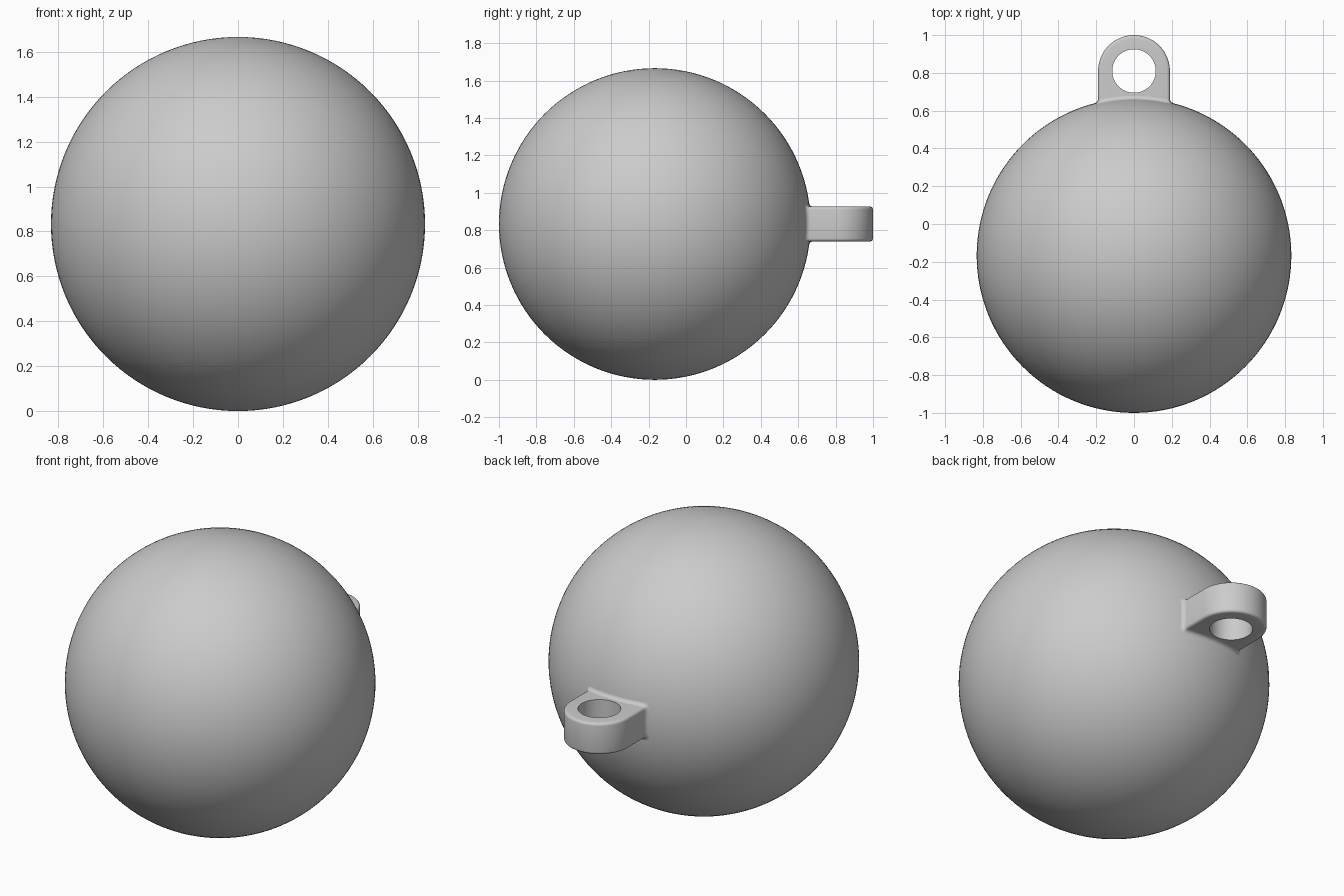
import bpy, bmesh, math
from mathutils import Vector

if "Cube" in bpy.data.objects:
    bpy.data.objects.remove(bpy.data.objects["Cube"], do_unlink=True)

BALL_R = 0.833
CENTRE = Vector((0, -0.167, BALL_R))
LUG_R, HOLE_R, HALF_H = 0.19, 0.115, 0.093
LUG_Y, DEPTH = 0.81, 0.26
ROUND, FILLET = 0.016, 0.018

grey = bpy.data.materials.new("plain grey")
grey.use_nodes = True
colour = (0.6, 0.6, 0.6, 1)
grey.diffuse_color = colour
grey.node_tree.nodes["Principled BSDF"].inputs["Base Color"].default_value = colour


def finish(name, bm, angle):
    bmesh.ops.recalc_face_normals(bm, faces=bm.faces)
    mesh = bpy.data.meshes.new(name)
    bm.to_mesh(mesh)
    bm.free()
    mesh.materials.append(grey)
    obj = bpy.data.objects.new(name, mesh)
    bpy.context.collection.objects.link(obj)
    bpy.ops.object.select_all(action='DESELECT')
    obj.select_set(True)
    bpy.context.view_layer.objects.active = obj
    bpy.ops.object.shade_smooth_by_angle(angle=math.radians(angle))
    return obj


def skin(bm, rings, closed):
    """Join equal closed rings of points with quads."""
    rows = [[bm.verts.new(p) for p in ring] for ring in rings]
    count = len(rows)
    for i in range(count if closed else count - 1):
        a, b = rows[i], rows[(i + 1) % count]
        for j in range(len(a)):
            k = (j + 1) % len(a)
            bm.faces.new((a[j], a[k], b[k], b[j]))


# Ball
bm = bmesh.new()
bmesh.ops.create_uvsphere(bm, u_segments=128, v_segments=64, radius=BALL_R)
bmesh.ops.translate(bm, verts=bm.verts, vec=CENTRE)
finish("ball", bm, 60)


# Lug: round-ended tab with a hole, its root buried in the ball
def lug_ring(inset, z, steps=96):
    ring = []
    for i in range(steps):
        a = math.tau * i / steps
        c, s = math.cos(a), math.sin(a)
        reach = HOLE_R if inset is None else LUG_R - inset
        if inset is not None and s < 0:
            reach = min(reach / max(abs(c), 1e-6), DEPTH / abs(s))
        ring.append((reach * c, LUG_Y + reach * s, BALL_R + z))
    return ring


arc = [math.pi / 2 * i / 4 for i in range(5)]
edge = [(ROUND * (1 - math.cos(a)), HALF_H - ROUND * (1 - math.sin(a))) for a in arc]
section = [(i, -z) for i, z in reversed(edge)] + edge
rings = [lug_ring(None, -HALF_H)] + [lug_ring(i, z) for i, z in section]
rings.append(lug_ring(None, HALF_H))
bm = bmesh.new()
skin(bm, rings, True)
finish("hanging_lug", bm, 40)


# Fillet: small concave collar where the lug meets the ball
def collar_ring(outset, lift):
    radius = ROUND + outset
    hx, hz = LUG_R - ROUND, HALF_H - ROUND
    flat = []
    for quarter, (sx, sz) in enumerate(((1, 1), (-1, 1), (-1, -1), (1, -1))):
        for a in arc:
            a += quarter * math.pi / 2
            flat.append(Vector((sx * hx + radius * math.cos(a), sz * hz + radius * math.sin(a))))
    ring = []
    for i, p in enumerate(flat):
        for t in range(8):
            x, z = p.lerp(flat[(i + 1) % len(flat)], t / 8)
            y = math.sqrt(BALL_R ** 2 - x * x - z * z) + lift
            ring.append(CENTRE + Vector((x, y, z)))
    return ring


bm = bmesh.new()
skin(bm, [collar_ring(FILLET * (1 - math.sin(a)), FILLET * (1 - math.cos(a))) for a in arc], False)
collar = finish("lug_fillet", bm, 60)
# Open strip: make sure it faces away from the ball
if sum(f.normal.y * f.area for f in collar.data.polygons) < 0:
    collar.data.flip_normals()
